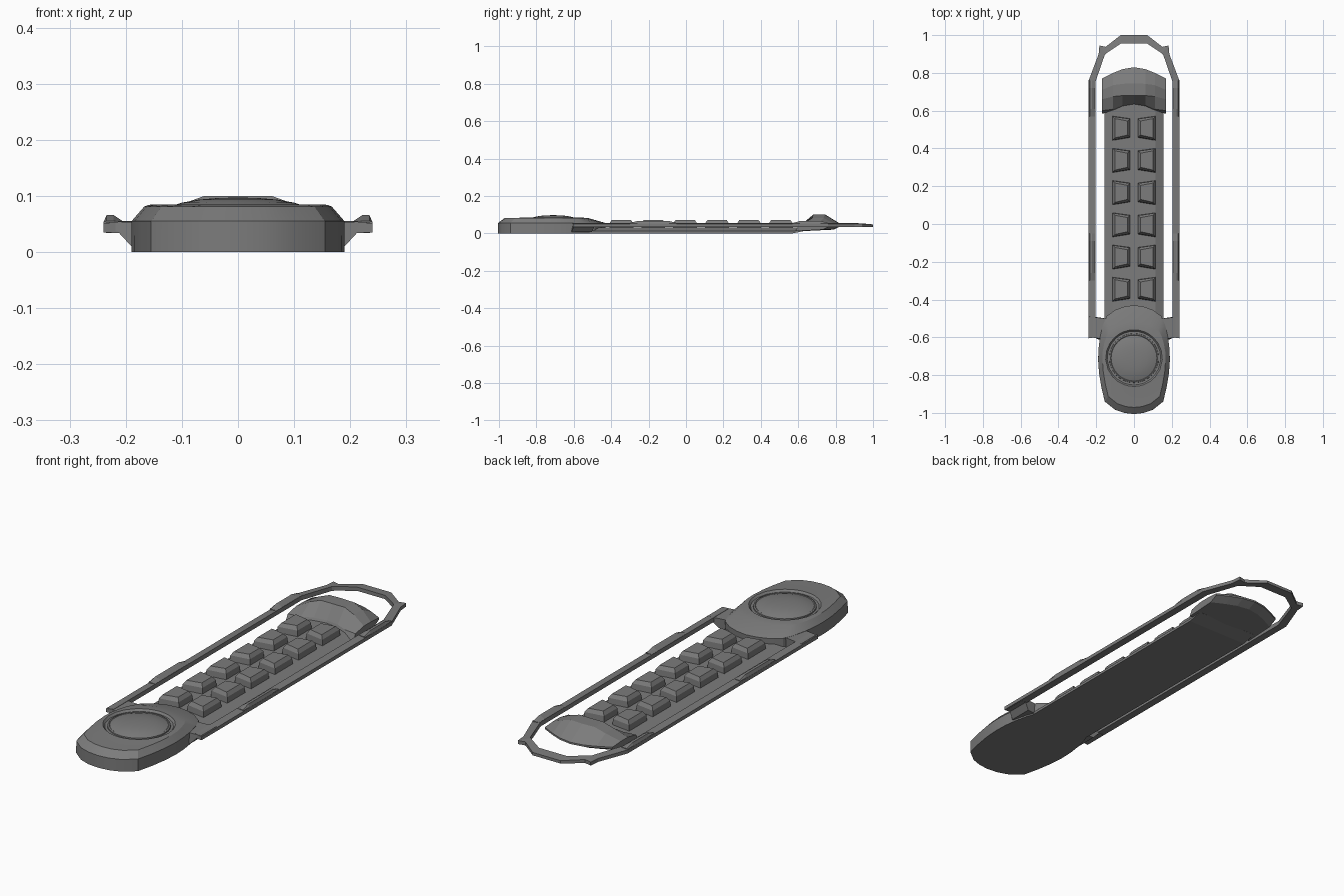
import bpy, bmesh
from math import atan2, cos, sin

if "Cube" in bpy.data.objects:
    bpy.data.objects.remove(bpy.data.objects["Cube"])

dark = bpy.data.materials.new("dark_grey")
dark.diffuse_color = (0.2, 0.2, 0.2, 1)
dark.use_nodes = True
dark.node_tree.nodes["Principled BSDF"].inputs["Base Color"].default_value = dark.diffuse_color


def loft(name, rings, smooth=None):
    """Skin equal-length closed rings and cap both ends."""
    bm = bmesh.new()
    vs = [[bm.verts.new(p) for p in r] for r in rings]
    n = len(rings[0])
    for a, b in zip(vs, vs[1:]):
        for i in range(n):
            bm.faces.new((a[i], a[(i + 1) % n], b[(i + 1) % n], b[i]))
    bm.faces.new(vs[0])
    bm.faces.new(vs[-1])
    bmesh.ops.recalc_face_normals(bm, faces=bm.faces)
    me = bpy.data.meshes.new(name)
    bm.to_mesh(me)
    bm.free()
    me.materials.append(dark)
    ob = bpy.data.objects.new(name, me)
    bpy.context.collection.objects.link(ob)
    if smooth:
        bpy.context.view_layer.objects.active = ob
        ob.select_set(True)
        bpy.ops.object.shade_smooth_by_angle(angle=smooth)
        ob.select_set(False)
    return ob


def flip(points):
    return [(-p[0], *p[1:]) for p in points]


# Thin keypad body: flat underside, sloping shoulders
section = [(0.155, 0), (0.155, 0.012), (0.115, 0.03)]
section += flip(section)[::-1]
loft("body", [[(x, y, z) for x, z in section] for y in (-0.56, 0.57)]
     + [[(x, 0.64, max(z, 0.014)) for x, z in section]])

# Rounded head with bevelled rim, recessed ring and domed button
CY = -0.71
half = [(0.05, -0.995), (0.1, -0.978), (0.155, -0.935), (0.173, -0.86),
        (0.185, -0.79), (0.19, -0.72), (0.188, -0.66), (0.18, -0.6),
        (0.165, -0.535), (0.145, -0.488), (0.1, -0.455), (0.05, -0.437)]
outline = [(0, -1)] + half + [(0, -0.43)] + flip(half)[::-1]


def rim(z, s, sy_back):
    return [(x * s, CY + (y - CY) * (sy_back if y > CY else s + 0.02), z)
            for x, y in outline]


def disc(r, z):
    ang = [atan2(y - CY, x) for x, y in outline]
    return [(r * cos(a), CY + r * sin(a), z) for a in ang]


loft("head", [rim(0, 1, 0.99), rim(0.055, 0.999, 1), rim(0.081, 0.88, 0.68),
              disc(0.16, 0.084), disc(0.15, 0.085), disc(0.142, 0.076),
              disc(0.1, 0.076)], 0.45)


def circle(r, z):
    return [(r * cos(k * 0.19635), CY + r * sin(k * 0.19635), z)
            for k in range(32)]


loft("dome_button", [circle(0.132, 0.07), circle(0.13, 0.081),
                     circle(0.124, 0.083), circle(0.121, 0.081),
                     circle(0.1, 0.088), circle(0.07, 0.0935),
                     circle(0.04, 0.096), circle(0.012, 0.097)], 0.4)

# Raised end cap: side profiles skinned across the width
cols = [(0.17, 0.60, 0.66, 0.71, 0.77, 0.052), (0.11, 0.608, 0.675, 0.735, 0.80, 0.082),
        (0.06, 0.63, 0.68, 0.742, 0.82, 0.1), (0, 0.64, 0.68, 0.745, 0.83, 0.1)]
cols += flip(cols[:-1])[::-1]
loft("end_cap", [[(x, a - 0.015, 0.012), (x, a, 0.04), (x, b, t), (x, c, t),
                  (x, d, 0.048), (x, d, 0.04), (x, d - 0.04, 0.02)]
                 for x, a, b, c, d, t in cols])

# Two columns of tall keys with chamfered tops
for side in (-1, 1):
    for row in range(6):
        cy = 0.507 - row * 0.1705

        def key_ring(inset, z):
            xi, xo = 0.02 + inset, 0.115 - inset
            return [(side * xi, cy - 0.05 + inset, z), (side * xo, cy - 0.065 + inset, z),
                    (side * xo, cy + 0.065 - inset, z), (side * xi, cy + 0.052 - inset, z)]
        loft(f"key_{'left' if side < 0 else 'right'}_{row + 1}",
             [key_ring(0, 0.02), key_ring(0.003, 0.056), key_ring(0.014, 0.072)])

# Loop frame around the body: inner xy, outer xy, top height
path = [(0.205, -0.6, 0.24, -0.605, 0.055), (0.205, 0.75, 0.24, 0.76, 0.055),
        (0.155, 0.895, 0.187, 0.9, 0.055), (0.148, 0.902, 0.183, 0.945, 0.055),
        (0.14, 0.908, 0.15, 0.938, 0.055), (0.07, 0.955, 0.07, 1.0, 0.052)]
path += [(-a, b, -c, d, e) for a, b, c, d, e in path[::-1]]
loft("loop_frame", [[(a, b, 0.035), (c, d, 0.035), (c, d, t - 0.004), (a, b, t)]
                    for a, b, c, d, t in path])

for side, tag in ((-1, "left"), (1, "right")):
    # Arm joining the frame to the head
    arm = [(0.13, 0.005), (0.188, 0.008), (0.212, 0.034), (0.235, 0.034),
           (0.235, 0.053), (0.13, 0.055)]
    loft(f"arm_{tag}", [[(side * x, y + (0.012 if x > 0.2 else 0), z) for x, z in arm]
                        for y in (-0.612, -0.503)])
    # Raised grips on the frame rails
    for n, (y0, y1) in enumerate(((-0.3, -0.05), (0.57, 0.76))):
        loft(f"grip_{tag}_{n + 1}",
             [[(side * x, y, z) for x, z in
               ((0.206, 0.04), (0.2395, 0.04), (0.2395, 0.054),
                (0.234, top), (0.222, top), (0.206, 0.0553))]
              for y, top in ((y0, 0.0555), (y0 + 0.04, 0.066),
                             (y1 - 0.04, 0.066), (y1, 0.0555))])
